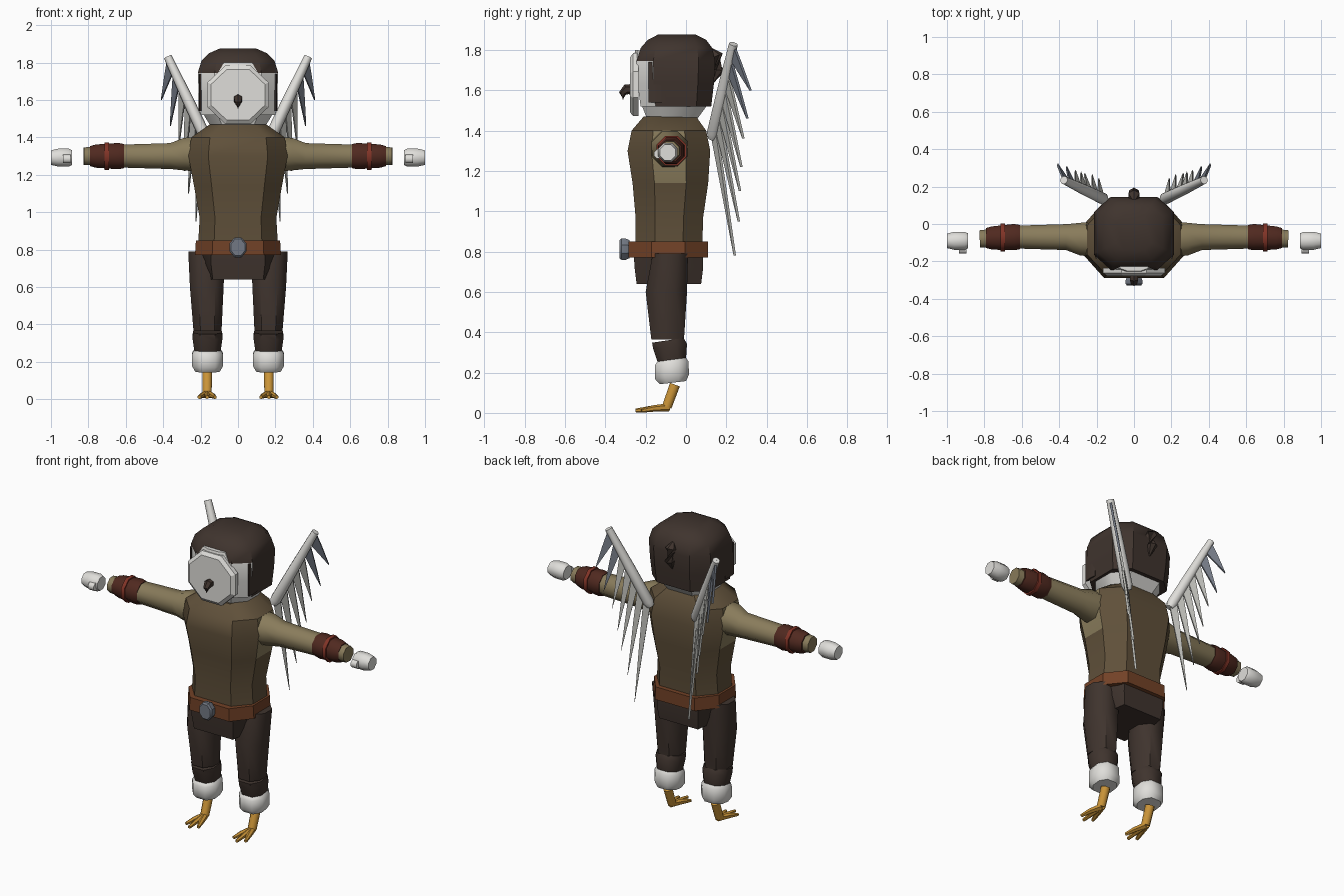
import bpy, bmesh, math
from mathutils import Vector

if "Cube" in bpy.data.objects:
    bpy.data.objects.remove(bpy.data.objects["Cube"])


def material(name, rgb):
    m = bpy.data.materials.new(name)
    m.use_nodes = True
    m.diffuse_color = (*rgb, 1)
    bsdf = next(n for n in m.node_tree.nodes if n.type == "BSDF_PRINCIPLED")
    bsdf.inputs["Base Color"].default_value = (*rgb, 1)
    return m


OLIVE = material("dark olive", (0.115, 0.08, 0.042))
SLEEVE = material("light olive", (0.25, 0.2, 0.105))
BROWN = material("dark brown", (0.05, 0.034, 0.027))
BELT = material("belt leather", (0.17, 0.054, 0.02))
BRACER = material("bracer leather", (0.08, 0.022, 0.014))
STRAP = material("red strap", (0.22, 0.034, 0.02))
WHITE = material("white down", (0.74, 0.73, 0.7))
YELLOW = material("yellow skin", (0.6, 0.3, 0.04))
STEEL = material("blue grey", (0.17, 0.19, 0.23))
FEATHER = material("pale feather", (0.48, 0.48, 0.45))


def loft(name, rings, mats, rule=None, angle=35):
    """Skin a stack of rings; rule(centre, normal) picks the material slot."""
    bm = bmesh.new()
    loops = [[bm.verts.new(p) for p in ring] for ring in rings]
    n = len(loops[0])
    for a, b in zip(loops, loops[1:]):
        for i in range(n):
            j = (i + 1) % n
            bm.faces.new((a[i], a[j], b[j], b[i]))
    bm.faces.new(loops[0])
    bm.faces.new(loops[-1])
    bmesh.ops.recalc_face_normals(bm, faces=bm.faces)
    for e in bm.edges:
        e.smooth = e.calc_face_angle(0) < math.radians(angle)
    for f in bm.faces:
        f.smooth = True
        if rule:
            f.material_index = rule(f.calc_center_median(), f.normal)
    mesh = bpy.data.meshes.new(name)
    bm.to_mesh(mesh)
    bm.free()
    for m in mats:
        mesh.materials.append(m)
    obj = bpy.data.objects.new(name, mesh)
    bpy.context.collection.objects.link(obj)
    return obj


def octo(z, hx, y0, y1, cx=0, kx=0.45, ky=0.42, tilt=0):
    """Horizontal eight-sided ring, optionally tilted front to back."""
    cy, hy = (y0 + y1) / 2, (y1 - y0) / 2
    corners = [(1, ky), (kx, 1), (-kx, 1), (-1, ky), (-1, -ky), (-kx, -1), (kx, -1), (1, -ky)]
    return [Vector((cx + hx * a, cy + hy * b, z + tilt * hy * b)) for a, b in corners]


def tube(name, path, radii, mat, n=8, flat=1.0):
    """Tapered tube along a path; flat squashes its side-to-side width."""
    path = [Vector(p) for p in path]
    rings = []
    for i, p in enumerate(path):
        d = (path[min(i + 1, len(path) - 1)] - path[max(i - 1, 0)]).normalized()
        q = d.to_track_quat("Z", "Y")
        turn = [math.tau * (k + 0.5) / n for k in range(n)]
        rings.append([p + q @ Vector((radii[i] * flat * math.cos(t), radii[i] * math.sin(t), 0)) for t in turn])
    return loft(name, rings, [mat], angle=50 if n > 6 else 30)


def disc_ring(y, z, rx, rz, n=8):
    turn = [math.tau * (k + 0.5) / n for k in range(n)]
    return [Vector((rx * math.cos(t), y, z + rz * math.sin(t))) for t in turn]


# Torso with lighter armhole panels
def torso_rule(c, nrm):
    return 1 if abs(nrm.x) > 0.8 and 1.14 < c.z < 1.41 else 0


torso = [(0.8, 0.215, -0.25, 0.08), (0.97, 0.205, -0.25, 0.085), (1.14, 0.235, -0.265, 0.11),
         (1.3, 0.265, -0.29, 0.12), (1.4, 0.25, -0.27, 0.1), (1.47, 0.15, -0.21, 0.05)]
loft("torso", [octo(*r, kx=0.6) for r in torso], [OLIVE, SLEEVE], torso_rule)

# Belt, buckle and hips
loft("belt", [octo(z, w, -0.285, 0.11, kx=0.6) for z, w in [(0.77, 0.23), (0.85, 0.225)]], [BELT])
loft("buckle", [disc_ring(y, 0.812, r, r * 1.2) for y, r in
                [(-0.28, 0.04), (-0.3, 0.048), (-0.32, 0.048), (-0.33, 0.04)]], [STEEL])
loft("hips", [octo(0.64, 0.15, -0.245, 0.075, kx=0.9), octo(0.72, 0.18, -0.255, 0.085, kx=0.8),
              octo(0.8, 0.205, -0.26, 0.085, kx=0.7)], [BROWN])

# Head: white chin, hood with an open white face
loft("chin", [octo(1.45, 0.14, -0.19, 0.05, kx=0.58), octo(1.54, 0.195, -0.225, 0.115, kx=0.58)], [WHITE])
hood = [(1.52, 0.2, -0.225, 0.125), (1.63, 0.21, -0.24, 0.138), (1.745, 0.215, -0.245, 0.145),
        (1.81, 0.195, -0.225, 0.13), (1.85, 0.155, -0.19, 0.1), (1.876, 0.095, -0.14, 0.05)]
loft("hood", [octo(*r, kx=0.58, ky=0.58) for r in hood], [BROWN, WHITE],
     lambda c, nrm: int(c.y < -0.17 and c.z < 1.75))
loft("brow", [octo(1.74, 0.11, -0.262, -0.2), octo(1.8, 0.075, -0.252, -0.2)], [WHITE])
loft("face_disc", [disc_ring(y, 1.628, r, r * 0.95) for y, r in
                   [(-0.235, 0.178), (-0.262, 0.178), (-0.278, 0.155)]], [WHITE], angle=20)
tube("beak", [(0, -0.265, 1.605), (0, -0.295, 1.605), (0, -0.315, 1.585), (0, -0.312, 1.555)],
     [0.026, 0.026, 0.018, 0.003], BROWN, 6)
tube("crest", [(0, 0.12, 1.81), (0, 0.15, 1.77), (0, 0.165, 1.7), (0, 0.135, 1.64)],
     [0.004, 0.035, 0.03, 0.004], BROWN, 6)

for s, side in ((1, "left"), (-1, "right")):
    # Hood cheek flap
    loft(side + "_cheek_flap", [octo(z, 0.008, -0.185, -0.1, cx=s * 0.202) for z in (1.54, 1.74)], [BROWN])

    # Arm, bracer, strap and hand
    def along(points):
        return [(s * x, y, z) for x, y, z in points]

    tube(side + "_sleeve", along([(0.2, -0.085, 1.31), (0.28, -0.08, 1.31), (0.36, -0.07, 1.3),
                                  (0.6, -0.07, 1.3), (0.825, -0.08, 1.3)]),
         [0.1, 0.095, 0.075, 0.067, 0.05], SLEEVE)
    tube(side + "_bracer", along([(0.61, -0.07, 1.3), (0.64, -0.07, 1.3), (0.76, -0.075, 1.3),
                                  (0.79, -0.075, 1.3)]), [0.07, 0.076, 0.067, 0.058], BRACER)
    tube(side + "_bracer_strap", along([(0.69, -0.072, 1.3), (0.713, -0.072, 1.3)]), [0.08, 0.08], STRAP)
    tube(side + "_hand", along([(0.887, -0.09, 1.292), (0.905, -0.09, 1.292), (0.96, -0.09, 1.292),
                                (1.0, -0.09, 1.292)]), [0.043, 0.052, 0.052, 0.042], WHITE)
    tube(side + "_thumb", along([(0.895, -0.135, 1.285), (0.935, -0.135, 1.285)]), [0.025, 0.025], WHITE)

    # Trouser leg, shin and downy cuff
    def leg(name, rings, mat, tilt=0):
        loft(side + name, [octo(z, w, a, b, cx=s * cx, kx=0.5, tilt=tilt)
                           for z, w, a, b, cx in rings], [mat], angle=50)

    leg("_thigh", [(0.79, 0.098, -0.165, 0.01, 0.168), (0.6, 0.09, -0.2, 0.005, 0.167),
                   (0.365, 0.075, -0.172, -0.01, 0.163)], BROWN)
    leg("_shin", [(0.36, 0.078, -0.168, -0.012, 0.163), (0.33, 0.08, -0.163, 0.005, 0.163),
                  (0.26, 0.07, -0.14, 0.0, 0.163)], BROWN, 0.15)
    leg("_cuff", [(0.265, 0.07, -0.14, 0.0, 0.163), (0.245, 0.082, -0.155, 0.012, 0.163),
                  (0.18, 0.082, -0.155, 0.015, 0.163), (0.15, 0.065, -0.13, 0.0, 0.163)], WHITE, 0.12)

    # Bird foot with three toes
    tube(side + "_ankle", along([(0.165, -0.055, 0.14), (0.165, -0.095, 0.03)]), [0.028, 0.026], YELLOW)
    for toe, (dx, y) in {"inner": (-0.042, -0.22), "middle": (0, -0.25), "outer": (0.042, -0.22)}.items():
        tube(f"{side}_{toe}_toe", along([(0.165, -0.085, 0.028), (0.165 + dx * 0.6, -0.16, 0.022),
                                         (0.165 + dx, y, 0.011)]), [0.02, 0.016, 0.01], YELLOW, 6)

    # Wing bone and hanging feathers
    low, high = Vector((s * 0.155, 0.13, 1.36)), Vector((s * 0.375, 0.235, 1.83))
    tube(side + "_wing_bone", [low, low.lerp(high, 0.06), low.lerp(high, 0.5), high],
         [0.022, 0.033, 0.03, 0.022], WHITE)
    tips = [(0.41, 0.32, 1.6), (0.362, 0.305, 1.46), (0.315, 0.285, 1.36), (0.285, 0.275, 1.22),
            (0.265, 0.268, 1.1), (0.225, 0.262, 0.95), (0.19, 0.242, 0.78)]
    for i, (x, y, z) in enumerate(tips):
        t = 1 - i * 0.14
        root, tip = low.lerp(high, t), Vector((s * x, y, z))
        inner = low.lerp(high, max(t - 0.15, 0))
        mid = inner.lerp(tip, 0.35)
        thick = Vector((s * 0.003, -0.006, 0))
        outline = [root, root.lerp(tip, 0.4) + (tip - mid) * 0.05, tip, mid, inner]
        loft(f"{side}_feather_{i + 1}", [[p + thick for p in outline], [p - thick for p in outline]],
             [STEEL if i < 2 else FEATHER])
